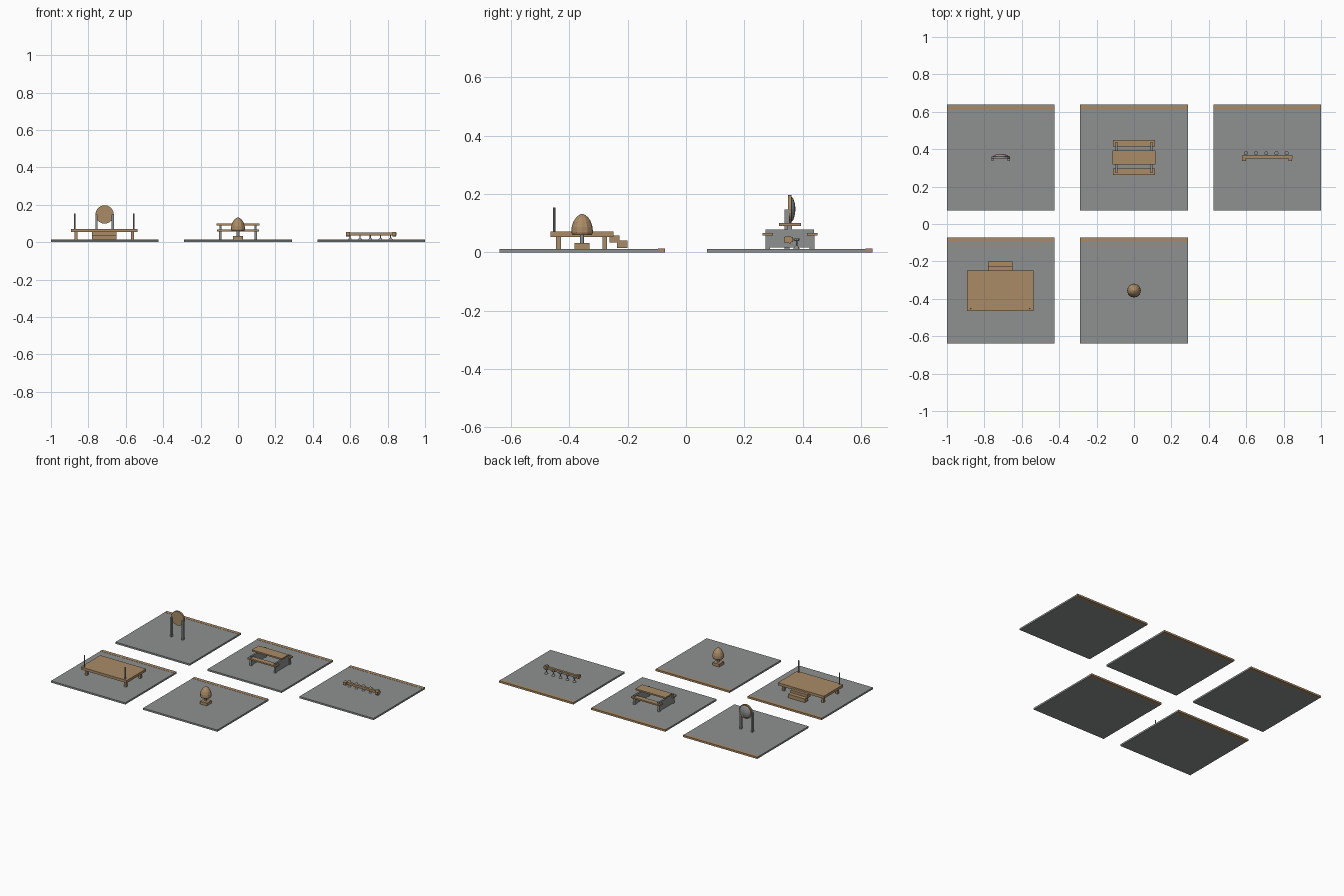
import bpy, bmesh, math
from mathutils import Matrix

if "Cube" in bpy.data.objects:
    bpy.data.objects.remove(bpy.data.objects["Cube"])


def material(name, rgb):
    m = bpy.data.materials.new(name)
    m.diffuse_color = (*rgb, 1)
    m.use_nodes = True
    m.node_tree.nodes["Principled BSDF"].inputs["Base Color"].default_value = m.diffuse_color
    return m


GREY = material("stone grey", (0.27, 0.285, 0.28))
BROWN = material("warm wood", (0.40, 0.26, 0.135))


def finish(name, bm, mat):
    bmesh.ops.recalc_face_normals(bm, faces=bm.faces)
    me = bpy.data.meshes.new(name)
    bm.to_mesh(me)
    bm.free()
    me.materials.append(mat)
    ob = bpy.data.objects.new(name, me)
    bpy.context.collection.objects.link(ob)
    return ob


def box(name, x, y, z, mat):
    """Box from (min, max) ranges."""
    bm = bmesh.new()
    bmesh.ops.create_cube(bm, size=1)
    for v in bm.verts:
        v.co = [r[0] + (c + 0.5) * (r[1] - r[0]) for c, r in zip(v.co, (x, y, z))]
    return finish(name, bm, mat)


def lathe(name, origin, profile, mat, sides=12, along_y=False):
    """Solid of revolution from (radius, height) pairs."""
    bm = bmesh.new()
    rings = [[bm.verts.new((r * math.cos(2 * math.pi * i / sides),
                            r * math.sin(2 * math.pi * i / sides), h))
              for i in range(sides)] for r, h in profile]
    for a, b in zip(rings, rings[1:]):
        for i in range(sides):
            j = (i + 1) % sides
            bm.faces.new((a[i], a[j], b[j], b[i]))
    bm.faces.new(rings[0])
    bm.faces.new(rings[-1])
    rot = Matrix.Rotation(-math.pi / 2, 4, 'X') if along_y else Matrix()
    bmesh.ops.transform(bm, matrix=Matrix.Translation(origin) @ rot, verts=bm.verts)
    return finish(name, bm, mat)


def around(c, half):
    return (c - half, c + half)


G = 0.012   # top of the floor tiles
D = 0.7125  # tile spacing
Y = 0.356   # row offset

# Floor tiles with a wooden strip along the back edge
for cx, cy in ((-D, Y), (0, Y), (D, Y), (-D, -Y), (0, -Y)):
    box("floor_tile", around(cx, 0.2875), (cy - 0.284, cy + 0.26), (0, G), GREY)
    box("edge_strip", around(cx, 0.2875), (cy + 0.26, cy + 0.284), (0, G + 0.001), BROWN)

# Raised stage with legs, steps and two front poles
box("stage_deck", (-0.893, -0.537), (-0.464, -0.249), (0.053, 0.071), BROWN)
for x in (-0.867, -0.563):
    for y in (-0.437, -0.279):
        box("stage_leg", around(x, 0.008), around(y, 0.008), (G, 0.053), BROWN)
    lathe("stage_pole", (x - 0.006 if x < -0.7 else x + 0.006, -0.452, 0.071),
          [(0.004, 0), (0.004, 0.083)], GREY, 8)
box("upper_step", (-0.78, -0.65), (-0.262, -0.228), (0.034, 0.058), BROWN)
box("lower_step", (-0.78, -0.65), (-0.236, -0.2), (0.015, 0.04), BROWN)

# Domed ornament on a pedestal
box("pedestal_base", around(0, 0.026), around(-Y, 0.026), (G, 0.032), BROWN)
lathe("pedestal_stem", (0, -Y, 0.032), [(0.007, 0), (0.007, 0.03)], GREY)
lathe("ornament_dome", (0, -Y, 0.06),
      [(0.033, 0), (0.037, 0.008), (0.036, 0.026), (0.030, 0.045),
       (0.020, 0.060), (0.010, 0.068), (0.002, 0.072)], BROWN)

# Round panel on two posts, with a shallow boss behind
lathe("round_panel", (-0.713, 0.349, 0.148), [(0.049, 0), (0.049, 0.013)], BROWN, 24, True)
lathe("panel_boss", (-0.713, 0.362, 0.148),
      [(0.042, 0), (0.036, 0.006), (0.020, 0.011), (0.004, 0.013)], GREY, 24, True)
for x in (-0.756, -0.669):
    box("panel_post", around(x, 0.006), (0.338, 0.354), (G, 0.147), GREY)

# Picnic table with end panels and benches
box("table_top", around(0, 0.116), around(Y, 0.038), (0.09, 0.1), BROWN)
for s in (-1, 1):
    box("bench_seat", around(0, 0.111), around(Y + s * 0.076, 0.018), (0.057, 0.067), BROWN)
    x = s * 0.094
    box("end_panel", around(x, 0.006), around(Y, 0.083), (0.016, 0.078), GREY)
    box("table_support", around(x, 0.006), around(Y, 0.008), (0.076, 0.09), GREY)
    for t in (-1, 1):
        box("bench_leg", around(x, 0.007), around(Y + t * 0.076, 0.008), (G, 0.057), GREY)

# Bar counter with end brackets and a row of stools
box("counter", (0.577, 0.848), (0.350, 0.366), (0.036, 0.052), BROWN)
for x in (0.588, 0.836):
    ob = box("counter_bracket", around(x, 0.01), (0.336, 0.360), (0.030, 0.055), BROWN)
    for v in ob.data.vertices:  # tapered front
        if v.co.y < 0.34:
            v.co.z = 0.034 if v.co.z < 0.04 else 0.053
for i in range(5):
    lathe("bar_stool", (0.598 + i * 0.0545, 0.379, G),
          [(0.011, 0), (0.010, 0.003), (0.003, 0.012), (0.003, 0.026),
           (0.011, 0.029), (0.011, 0.036)], GREY, 10)
